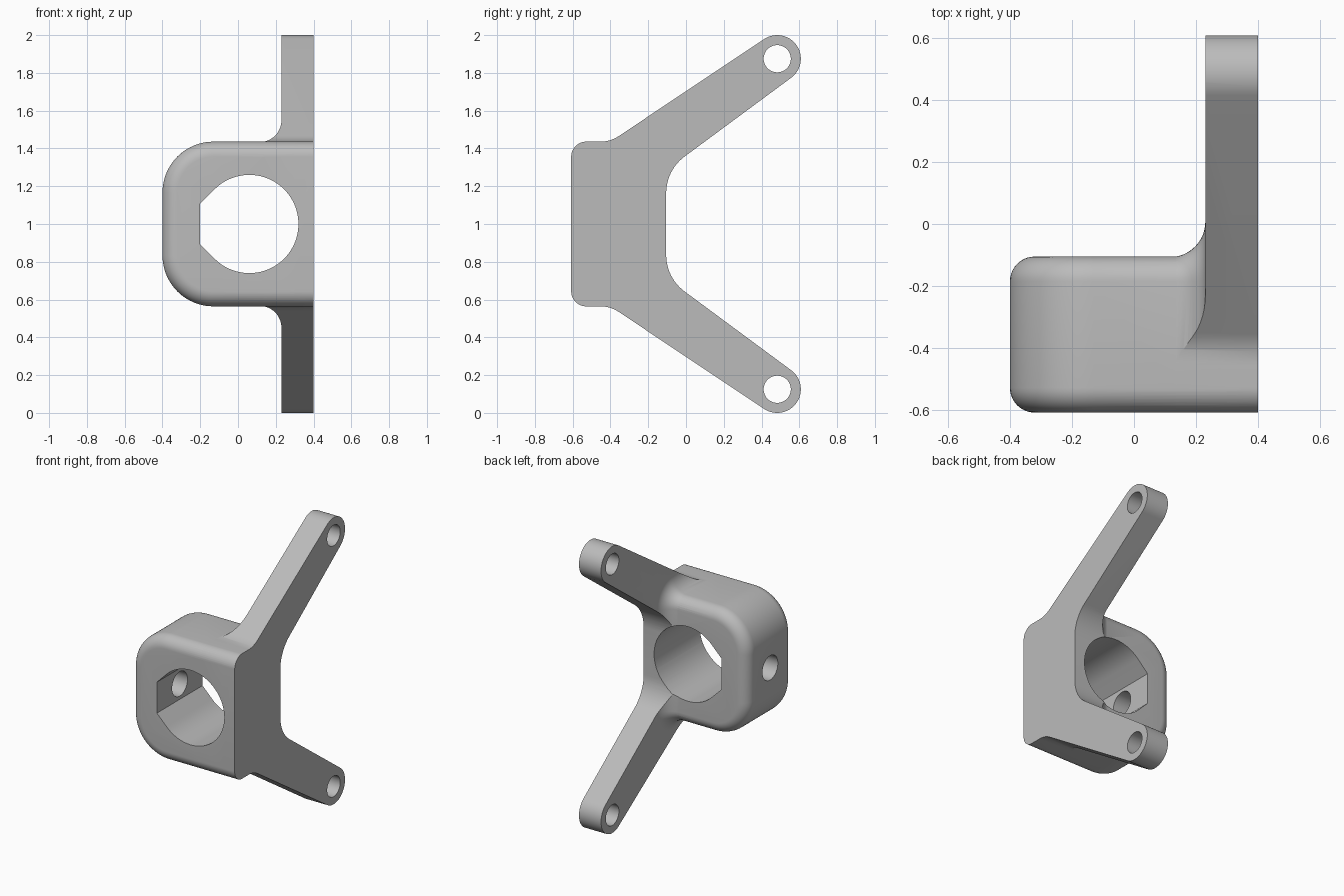
import bpy, bmesh
from math import sin, cos, pi, radians
from mathutils import Vector

if "Cube" in bpy.data.objects:
    bpy.data.objects.remove(bpy.data.objects["Cube"])

FRONT, BACK, TOP, BOTTOM = -0.608, -0.105, 1.436, 0.564
EDGE = 0.08          # rounding of the block edges
FILLET = 0.115       # blend between block and plate


def arc(cx, cy, r, a0, a1, n):
    steps = [radians(a0 + (a1 - a0) * i / n) for i in range(n + 1)]
    return [(cx + r * cos(a), cy + r * sin(a)) for a in steps]


def rounded(corners, n=12):
    """Polygon of (u, v, radius) corners with tangent arcs."""
    out = []
    for i, (u, v, r) in enumerate(corners):
        p = Vector((u, v))
        if r == 0:
            out.append((u, v))
            continue
        a = (Vector(corners[i - 1][:2]) - p).normalized()
        b = (Vector(corners[(i + 1) % len(corners)][:2]) - p).normalized()
        half = a.angle(b) / 2
        centre = p + (a + b).normalized() * r / sin(half)
        reach = r * cos(half) / sin(half)
        start, end = p + a * reach - centre, p + b * reach - centre
        for k in range(n + 1):
            d = start.slerp(end, k / n) if k < n else end
            out.append(tuple(centre + d.normalized() * r))
    return out


def loft(name, rings):
    """Closed solid through matching rings of 3D points."""
    bm = bmesh.new()
    vs = [[bm.verts.new(p) for p in ring] for ring in rings]
    n = len(vs[0])
    for a, b in zip(vs, vs[1:]):
        for i in range(n):
            j = (i + 1) % n
            bm.faces.new((a[i], a[j], b[j], b[i]))
    bm.faces.new(vs[0])
    bm.faces.new(vs[-1])
    bmesh.ops.recalc_face_normals(bm, faces=bm.faces)
    mesh = bpy.data.meshes.new(name)
    bm.to_mesh(mesh)
    bm.free()
    ob = bpy.data.objects.new(name, mesh)
    bpy.context.collection.objects.link(ob)
    return ob


def along_x(name, outline, x0, x1):
    return loft(name, [[(x, u, v) for u, v in outline] for x in (x0, x1)])


def along_y(name, outline, y0, y1):
    return loft(name, [[(u, y, v) for u, v in outline] for y in (y0, y1)])


def combine(ob, other, operation):
    mod = ob.modifiers.new("combine", 'BOOLEAN')
    mod.operation, mod.solver, mod.object = operation, 'EXACT', other
    bpy.context.view_layer.update()
    graph = bpy.context.evaluated_depsgraph_get()
    mesh = bpy.data.meshes.new_from_object(ob.evaluated_get(graph))
    ob.modifiers.clear()
    ob.data = mesh
    bpy.data.objects.remove(other)


# Block: rounded on the right side, with softened front and back edges
def block_ring(y, d):
    pts = [(0.3, BOTTOM + d)]
    pts += arc(-0.13, BOTTOM + 0.27, 0.27 - d, 270, 180, 20)
    pts += arc(-0.13, TOP - 0.27, 0.27 - d, 180, 90, 20)
    pts.append((0.3, TOP - d))
    return [(u, y, v) for u, v in pts]


soft = [(EDGE * (1 - sin(a)), EDGE * (1 - cos(a)))
        for a in [pi / 2 * i / 10 for i in range(11)]]
rings = [block_ring(FRONT + out, d) for d, out in soft]
rings = [block_ring(FRONT + EDGE * (1 - cos(a)), EDGE * (1 - sin(a)))
         for a in [pi / 2 * i / 10 for i in range(11)]]
rings += [block_ring(BACK - EDGE * (1 - sin(a)), EDGE * (1 - cos(a)))
          for a in [pi / 2 * i / 10 for i in range(11)]]
bracket = loft("bracket", rings)

# Side plate with two arms
tip = arc(0.483, 1.875, 0.125, 123.5, -53.5, 24)
upper = [(FRONT, TOP, EDGE), (-0.4, TOP, 0.18)]
upper += [(u, v, 0) for u, v in tip] + [(BACK, 1.285, 0.24)]
lower = [(u, 2 - v, r) for u, v, r in reversed(upper)]
plate = along_x("side_plate", rounded(upper + lower), 0.05, 0.4)


# Envelope that trims the plate and leaves the concave blend onto the block
def envelope_ring(x, d):
    r = EDGE + d
    y0, y1, z0, z1 = FRONT - d, BACK + d, BOTTOM - d, TOP + d
    box = [(y0, z0, r), (y1, z0, r), (y1, z1, r), (y0, z1, r)]
    return [(x, u, v) for u, v in rounded(box, 10)]


rings = [envelope_ring(0.23 - FILLET * (1 - sin(a)),
                       FILLET * (1 - cos(a)) - 0.002)
         for a in [pi / 2 * i / 12 for i in range(13)]]
rings += [envelope_ring(0.23, 1.5), envelope_ring(0.5, 1.5)]
combine(plate, loft("envelope", rings), 'INTERSECT')
combine(bracket, plate, 'UNION')

# Main bore with a flat-ended pocket
bore = arc(0.06, 1, 0.26, -135, 135, 60) + [(-0.2, 1.108), (-0.2, 0.892)]
combine(bracket, along_y("bore", bore, -1, 0.4), 'DIFFERENCE')

# Set screw hole and arm holes
screw = arc(-0.356, 1, 0.085, 0, 352.5, 47)
combine(bracket, along_x("screw_hole", screw, -0.6, -0.05), 'DIFFERENCE')
for z in (0.125, 1.875):
    hole = arc(0.483, z, 0.072, 0, 352.5, 47)
    combine(bracket, along_x("arm_hole", hole, 0, 0.6), 'DIFFERENCE')

# Material and shading
grey = bpy.data.materials.new("plain grey")
grey.use_nodes = True
colour = (0.5, 0.5, 0.5, 1)
grey.diffuse_color = colour
grey.node_tree.nodes["Principled BSDF"].inputs["Base Color"].default_value = colour
bracket.data.materials.clear()
bracket.data.materials.append(grey)
bpy.ops.object.select_all(action='DESELECT')
bracket.select_set(True)
bpy.context.view_layer.objects.active = bracket
bpy.ops.object.shade_smooth_by_angle(angle=radians(30))
